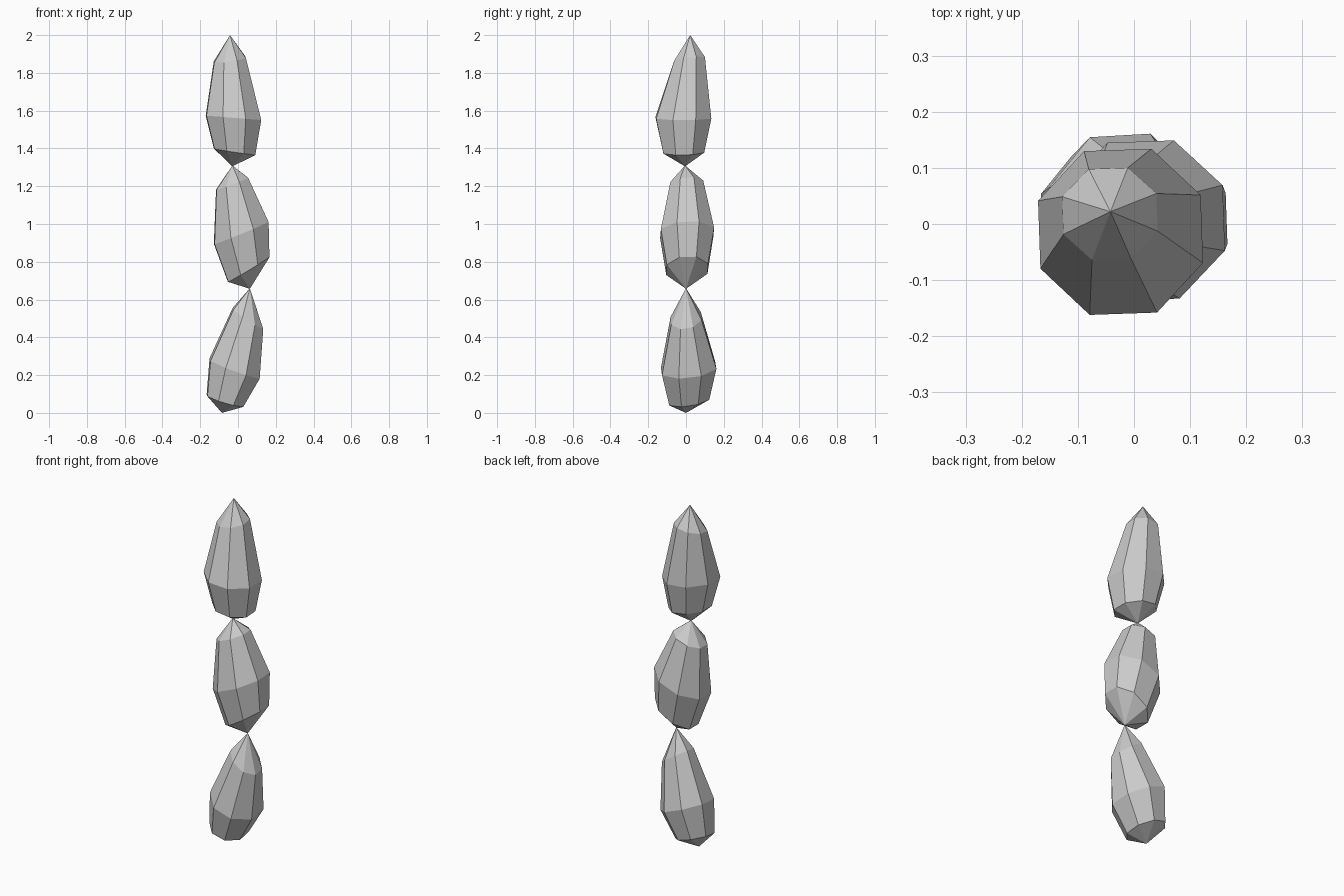
import bpy
import bmesh
from math import cos, sin, pi, radians

SIDES = 8

cube = bpy.data.objects.get("Cube")
if cube:
    bpy.data.objects.remove(cube, do_unlink=True)

stone = bpy.data.materials.new("stone_grey")
stone.use_nodes = True
colour = (0.6, 0.6, 0.6, 1)
stone.diffuse_color = colour
stone.node_tree.nodes["Principled BSDF"].inputs["Base Color"].default_value = colour


def make_bead(name, bottom, rings, top, turn):
    """Faceted bead: two points joined by tilted octagonal rings.
    Each ring is (centre, half width, half depth, slope in x, slope in y)."""
    bm = bmesh.new()
    loops = []
    for (cx, cy, cz), half_x, half_y, slope_x, slope_y in rings:
        loop = []
        for i in range(SIDES):
            a = 2 * pi * (i + 0.5) / SIDES + radians(turn)
            dx = half_x * cos(a) / cos(pi / SIDES)
            dy = half_y * sin(a) / cos(pi / SIDES)
            loop.append(bm.verts.new((cx + dx, cy + dy, cz + slope_x * dx + slope_y * dy)))
        loops.append(loop)
    low, high = bm.verts.new(bottom), bm.verts.new(top)
    for i in range(SIDES):
        j = (i + 1) % SIDES
        bm.faces.new((low, loops[0][j], loops[0][i]))
        for a, b in zip(loops, loops[1:]):
            bm.faces.new((a[i], a[j], b[j], b[i]))
        bm.faces.new((loops[-1][i], loops[-1][j], high))
    bmesh.ops.recalc_face_normals(bm, faces=bm.faces)
    mesh = bpy.data.meshes.new(name)
    bm.to_mesh(mesh)
    bm.free()
    mesh.materials.append(stone)
    bpy.context.collection.objects.link(bpy.data.objects.new(name, mesh))


# Lowest bead, leaning to the left at its top
make_bead("lower_bead", (-0.085, 0, 0), [
    ((-0.069, 0.015, 0.066), 0.095, 0.106, -0.3, 0.13),
    ((-0.018, 0.014, 0.235), 0.13, 0.144, -0.37, 0.1),
    ((0.053, 0, 0.5), 0.079, 0.08, -0.66, 0.13),
], (0.063, 0, 0.66), 3)

# Middle bead, leaning the other way
make_bead("middle_bead", (0.063, 0, 0.657), [
    ((0.056, 0.006, 0.76), 0.109, 0.109, 0.6, 0.05),
    ((0.017, 0.006, 0.953), 0.143, 0.141, 0.41, 0.04),
    ((-0.031, 0.003, 1.213), 0.084, 0.087, 0.38, 0.05),
], (-0.03, -0.005, 1.31), 2)

# Upright bead at the top
make_bead("upper_bead", (-0.03, -0.005, 1.305), [
    ((-0.018, -0.013, 1.382), 0.108, 0.108, -0.15, 0.02),
    ((-0.024, -0.014, 1.562), 0.145, 0.146, -0.08, 0),
    ((-0.043, 0.018, 1.87), 0.084, 0.081, 0.14, 0.12),
], (-0.042, 0.022, 2), 2)
